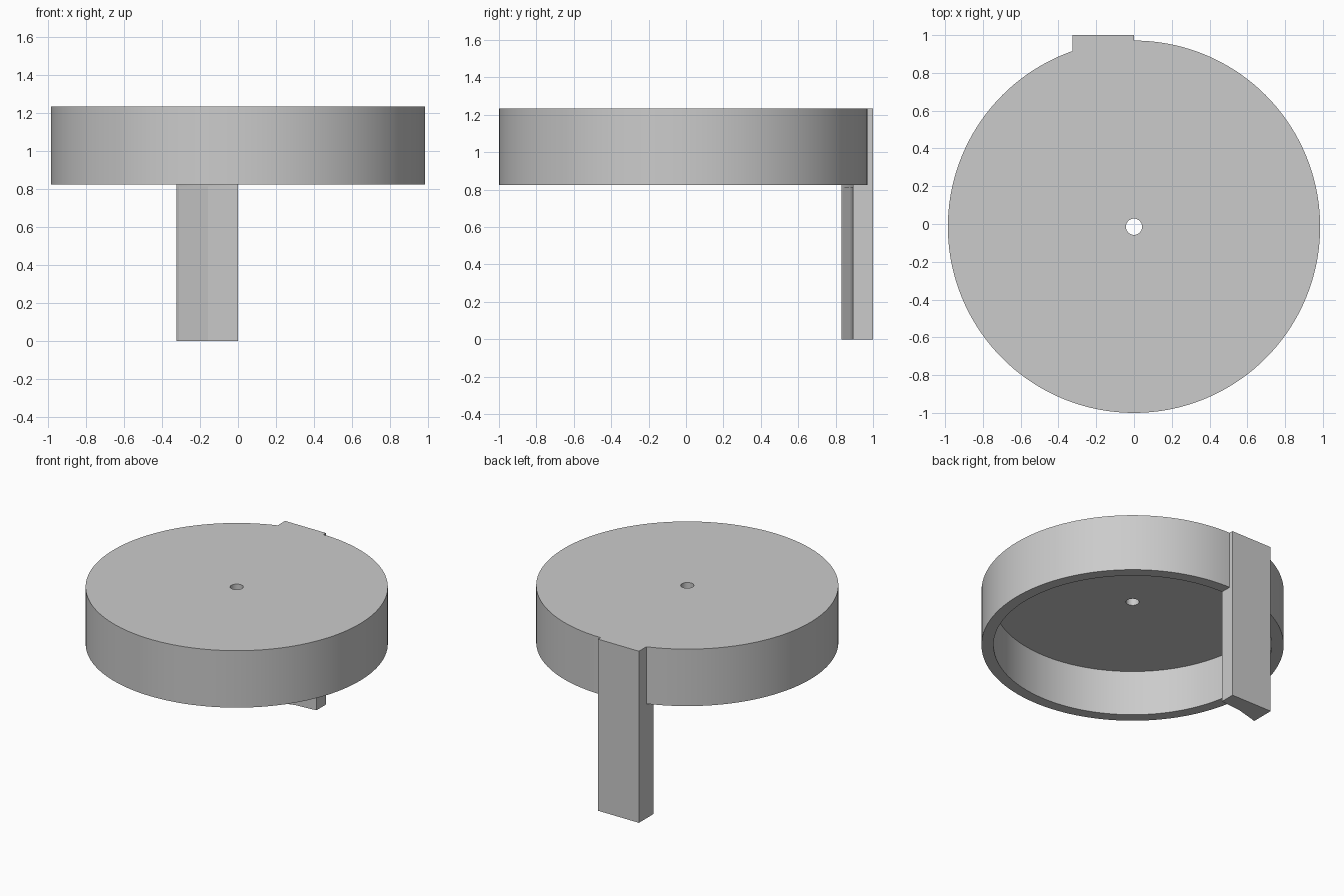
import bpy
import bmesh
import math
from mathutils import Matrix, Vector

cube = bpy.data.objects.get("Cube")
if cube:
    bpy.data.objects.remove(cube, do_unlink=True)

CY = -0.0145            # disc axis along y
RIM, TOP = 0.825, 1.235
R_OUT, R_IN = 0.9855, 0.907
CEILING = 1.15

grey = bpy.data.materials.new("plain_grey")
grey.use_nodes = True
colour = (0.6, 0.6, 0.6, 1)
grey.diffuse_color = colour
grey.node_tree.nodes["Principled BSDF"].inputs["Base Color"].default_value = colour


def add_object(name, bm):
    mesh = bpy.data.meshes.new(name)
    bm.to_mesh(mesh)
    bm.free()
    mesh.materials.append(grey)
    obj = bpy.data.objects.new(name, mesh)
    bpy.context.collection.objects.link(obj)
    return obj


def cylinder(name, radius, z0, z1, sides):
    bm = bmesh.new()
    bmesh.ops.create_cone(bm, cap_ends=True, segments=sides, radius1=radius,
                          radius2=radius, depth=z1 - z0,
                          matrix=Matrix.Translation((0, CY, (z0 + z1) / 2)))
    return add_object(name, bm)


def box(name, low, high):
    low, high = Vector(low), Vector(high)
    bm = bmesh.new()
    bmesh.ops.create_cube(bm, size=1)
    bmesh.ops.scale(bm, vec=high - low, verts=bm.verts)
    bmesh.ops.translate(bm, vec=(low + high) / 2, verts=bm.verts)
    return add_object(name, bm)


def combine(target, other, operation):
    mod = target.modifiers.new(operation.title(), "BOOLEAN")
    mod.operation = operation
    mod.solver = "EXACT"
    mod.object = other
    bpy.context.view_layer.objects.active = target
    bpy.ops.object.modifier_apply(modifier=mod.name)
    bpy.data.objects.remove(other, do_unlink=True)


# Leg with a coarsely faceted hollow inner side
leg = box("leg", (-0.325, 0.7, 0), (0, 1, TOP))
combine(leg, cylinder("leg_cutter", R_IN, -0.1, CEILING, 36), "DIFFERENCE")

# Disc joined to the leg, then hollowed from below and pierced
lid = cylinder("lid_with_leg", R_OUT, RIM, TOP, 144)
combine(lid, leg, "UNION")
combine(lid, cylinder("cavity_cutter", R_IN, RIM - 0.01, CEILING, 144), "DIFFERENCE")
combine(lid, cylinder("hole_cutter", 0.043, 1.0, 1.4, 48), "DIFFERENCE")

# Round walls smooth, leg facets crisp
bpy.ops.object.select_all(action="DESELECT")
lid.select_set(True)
bpy.context.view_layer.objects.active = lid
bpy.ops.object.shade_smooth_by_angle(angle=math.radians(8))
